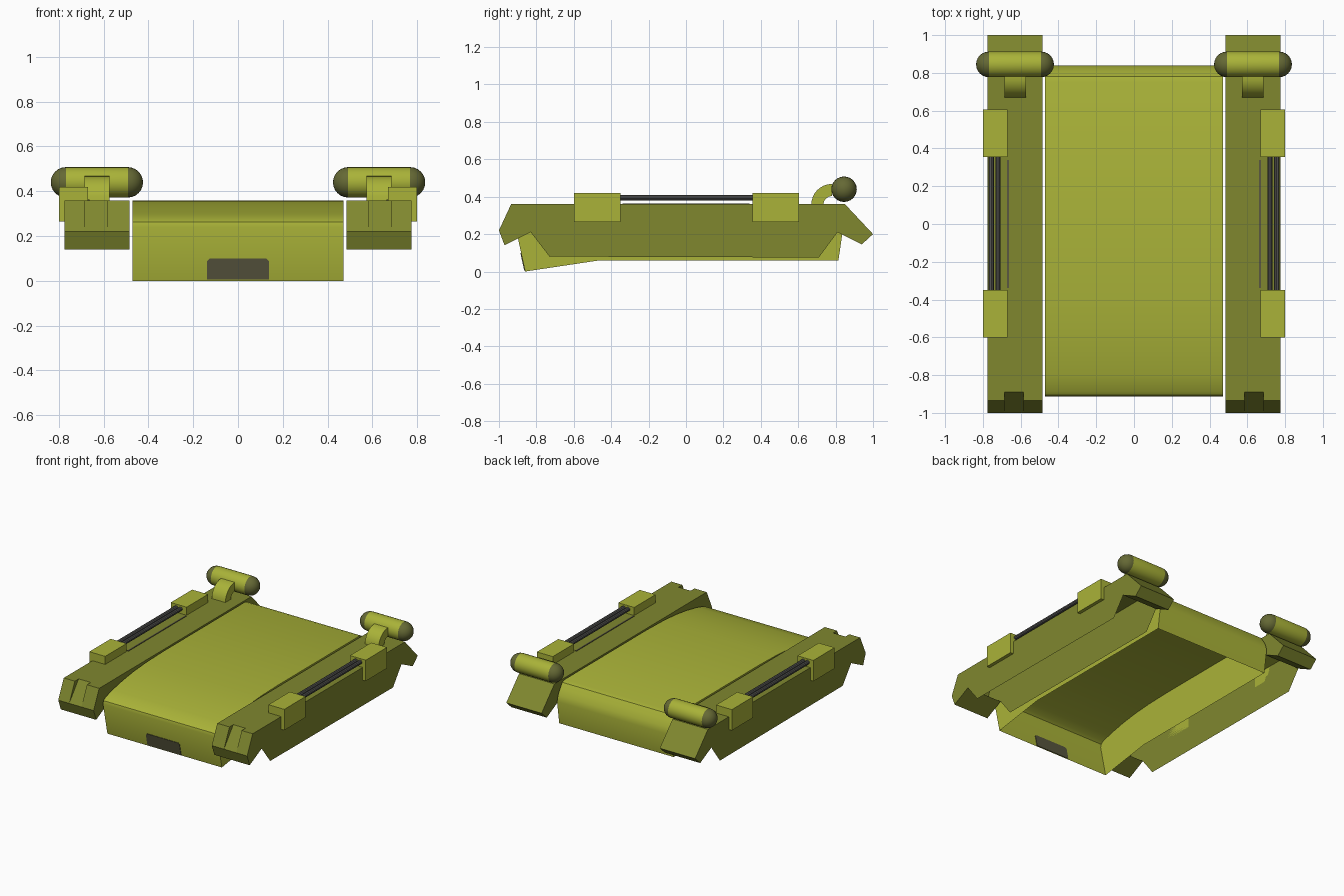
import bpy, bmesh, math
from mathutils import Vector, Matrix

if "Cube" in bpy.data.objects:
    bpy.data.objects.remove(bpy.data.objects["Cube"])


def material(name, rgb):
    m = bpy.data.materials.new(name)
    m.diffuse_color = (*rgb, 1)
    m.use_nodes = True
    m.node_tree.nodes["Principled BSDF"].inputs["Base Color"].default_value = m.diffuse_color
    return m


LIME = material("yellow_green", (0.40, 0.45, 0.040))
OLIVE = material("olive", (0.215, 0.245, 0.028))
DARK = material("dark_olive", (0.13, 0.14, 0.035))
BROWN = material("grey_brown", (0.10, 0.095, 0.05))
GREY = material("dark_grey", (0.09, 0.09, 0.085))


def finish(name, bm, mats, smooth=False):
    bmesh.ops.remove_doubles(bm, verts=bm.verts, dist=1e-5)
    bmesh.ops.recalc_face_normals(bm, faces=bm.faces)
    if smooth:
        for f in bm.faces:
            f.smooth = True
        for e in bm.edges:
            e.smooth = e.calc_face_angle(3.0) < math.radians(35)
    me = bpy.data.meshes.new(name)
    bm.to_mesh(me)
    bm.free()
    for m in mats:
        me.materials.append(m)
    ob = bpy.data.objects.new(name, me)
    bpy.context.collection.objects.link(ob)
    return ob


def face(bm, pts):
    return bm.faces.new([bm.verts.new(p) for p in pts])


def extrude_x(bm, prof, x0, x1, skip=()):
    """Extrude a (y, z) outline along x; edges listed in skip stay open."""
    for x in (x0, x1):
        face(bm, [(x, y, z) for y, z in prof])
    n = len(prof)
    for i in range(n):
        if i not in skip:
            (a, b), (c, d) = prof[i], prof[(i + 1) % n]
            face(bm, [(x0, a, b), (x1, a, b), (x1, c, d), (x0, c, d)])


def box(bm, lo, hi):
    extrude_x(bm, [(lo[1], lo[2]), (hi[1], lo[2]), (hi[1], hi[2]), (lo[1], hi[2])], lo[0], hi[0])


# Centre body: thin shell, open underneath
body = [(-.86, 0), (-.912, .24), (-.906, .262), (-.885, .278), (-.80, .302), (-.68, .326),
        (-.55, .344), (-.40, .355), (-.2, .36), (.75, .36), (.78, .35), (.805, .315),
        (.828, .275), (.84, .23), (.815, .06), (-.46, .06)]
bm = bmesh.new()
extrude_x(bm, body, -.47, .47, skip=(14, 15))
finish("centre_body", bm, [LIME], True)

# Front plate lying on the sloped front wall
bm = bmesh.new()
outline = [(-.138, .006), (.138, .006), (.138, .088), (.127, .1), (-.127, .1), (-.138, .088)]
rings = []
for off in (-.004, .004):
    rings.append([(x, -.86 - z * .052 / .24 + off, z) for x, z in outline])
    face(bm, rings[-1])
for i in range(6):
    j = (i + 1) % 6
    face(bm, [rings[0][i], rings[0][j], rings[1][j], rings[1][i]])
finish("front_plate", bm, [BROWN])

# Side pod outline: last three edges are open underneath
pod = [(-.73, .08), (-.83, .21), (-.97, .14), (-1, .22), (-.935, .36),
       (.85, .36), (1, .2), (.94, .145), (.81, .21), (.71, .075)]

for side, s in (("right", 1), ("left", -1)):
    # Side pod with a wedge notch in its nose
    x0, x1, n0, n1 = .485 * s, .775 * s, .585 * s, .685 * s
    bm = bmesh.new()
    extrude_x(bm, pod, x0, x1, skip=(0, 3, 4, 8, 9))
    for a, b in ((x0, n0), (n1, x1)):
        face(bm, [(a, -1, .22), (b, -1, .22), (b, -.935, .36), (a, -.935, .36)])
    face(bm, [(n0, -1, .22), (n1, -1, .22), (n1, -.89, .36), (n0, -.89, .36)])
    for n in (n0, n1):
        face(bm, [(n, -1, .22), (n, -.935, .36), (n, -.89, .36)])
    face(bm, [(x0, -.935, .36), (n0, -.935, .36), (n0, -.89, .36), (n1, -.89, .36),
              (n1, -.935, .36), (x1, -.935, .36), (x1, .85, .36), (x0, .85, .36)])
    finish(side + "_pod", bm, [OLIVE])

    # Clips hooked over the outer top edge
    for place, y0, y1 in (("front", -.6, -.35), ("rear", .355, .605)):
        bm = bmesh.new()
        hook = [(.67, .36), (.67, .42), (.80, .42), (.80, .265), (.775, .265), (.775, .36)]
        for y in (y0, y1):
            face(bm, [(x * s, y, z) for x, z in hook])
        for i in range(6):
            (a, b), (c, d) = hook[i], hook[(i + 1) % 6]
            face(bm, [(a * s, y0, b), (c * s, y0, d), (c * s, y1, d), (a * s, y1, b)])
        finish(f"{side}_{place}_clip", bm, [LIME])

    # Twin rods between the clips
    bm = bmesh.new()
    for x in (.72, .755):
        mat = Matrix.Translation((x * s, 0, .395)) @ Matrix.Rotation(math.pi / 2, 4, 'X')
        bmesh.ops.create_cone(bm, cap_ends=True, segments=10, radius1=.015, radius2=.015,
                              depth=.72, matrix=mat)
    finish(side + "_rods", bm, [GREY], True)

    # Thin seam strip beside the rods
    bm = bmesh.new()
    box(bm, (.662 * s, -.34, .358), (.672 * s, .34, .364))
    finish(side + "_seam", bm, [BROWN])

    # Curved arm carrying the rear capsule
    arc = []
    for r, steps in ((.11, range(9)), (.045, range(8, -1, -1))):
        for i in steps:
            t = math.radians(180 - i * 11.25)
            arc.append((.78 + r * math.cos(t), .358 + r * math.sin(t)))
    bm = bmesh.new()
    extrude_x(bm, arc, .573 * s, .685 * s)
    finish(side + "_arm", bm, [LIME], True)

    # Rear capsule: a sphere pulled apart along x, with darker ends
    bm = bmesh.new()
    bmesh.ops.create_uvsphere(bm, u_segments=24, v_segments=12, radius=.068,
                              matrix=Matrix.Rotation(math.pi / 2, 4, 'Y'))
    mid = [v for v in bm.verts if abs(v.co.x) < 1e-4]
    ring = [e for e in bm.edges if e.verts[0] in mid and e.verts[1] in mid]
    bmesh.ops.split_edges(bm, edges=ring)
    for v in bm.verts:
        d = sum(f.calc_center_median().x for f in v.link_faces)
        v.tag = d > 0
    for v in bm.verts:
        v.co += Vector((.63 * s + (.138 if v.tag else -.138), .845, .44))
    for f in bm.faces:
        f.material_index = 1
    for i in range(24):
        a, b = (math.tau * k / 24 for k in (i, i + 1))
        pts = [((.63 + dx) * s, .845 + .068 * math.cos(t), .44 + .068 * math.sin(t))
               for dx, t in ((-.138, a), (.138, a), (.138, b), (-.138, b))]
        face(bm, pts).material_index = 0
    finish(side + "_capsule", bm, [LIME, DARK], True)
